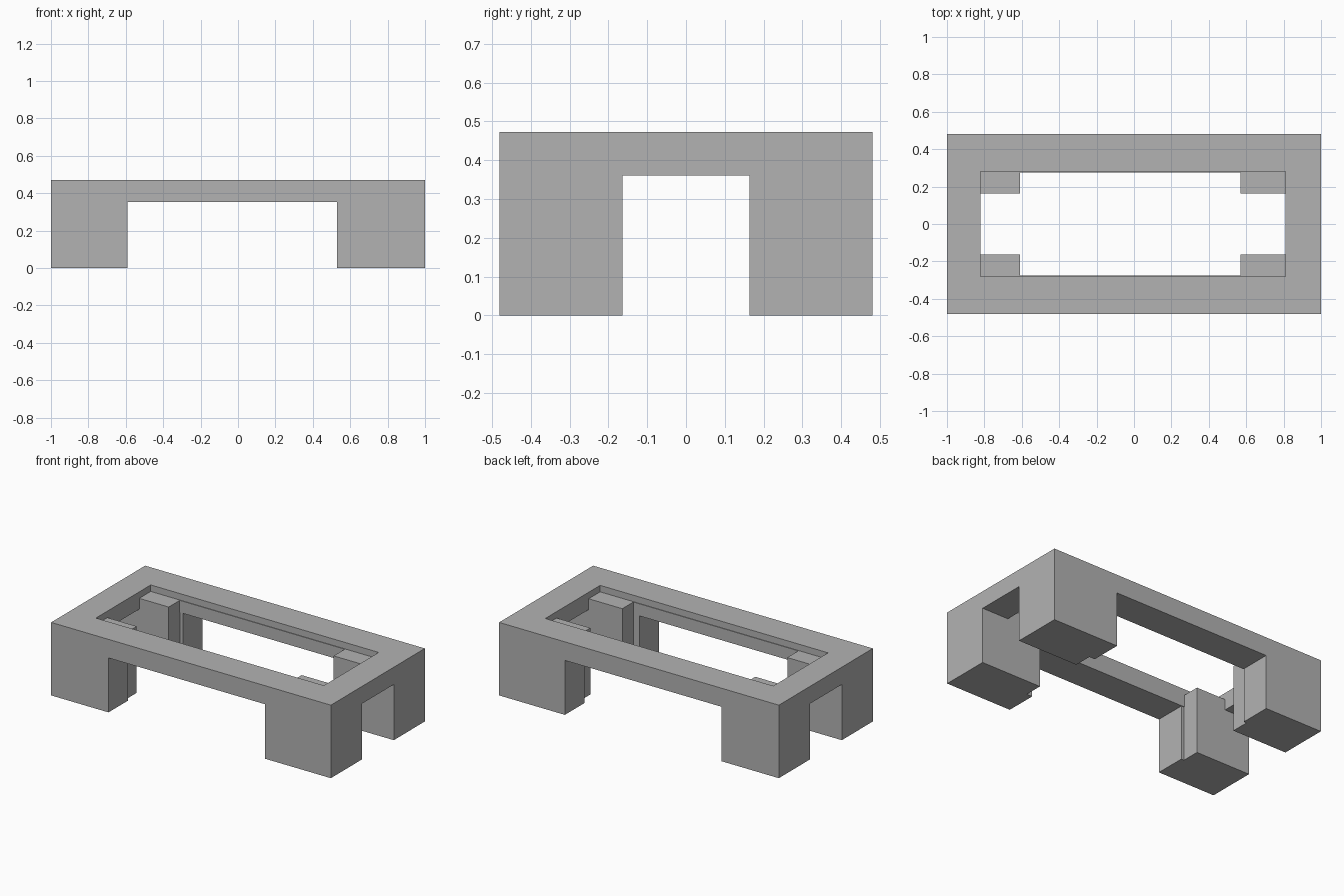
import bpy

old = bpy.data.objects.get("Cube")
if old:
    bpy.data.objects.remove(old, do_unlink=True)

# Single plain grey
grey = bpy.data.materials.new("plain_grey")
grey.use_nodes = True
colour = (0.45, 0.45, 0.45, 1)
grey.diffuse_color = colour
grey.node_tree.nodes["Principled BSDF"].inputs["Base Color"].default_value = colour

WIDE, DEEP, TOP = 1.0, 0.48, 0.472      # outer half sizes and height
HOLE_Y, POST_Y = 0.28, 0.163            # half depths of opening and leg gap
RAIL_Z, SIDE_Z, POST_Z = 0.352, 0.36, 0.43
LIP = 0.004


def box(name, xs, ys, zs):
    """Flat-sided box between pairs of limits."""
    limits = [sorted(pair) for pair in (xs, ys, zs)]
    bpy.ops.mesh.primitive_cube_add(size=1)
    ob = bpy.context.object
    ob.name = name
    for v in ob.data.vertices:
        v.co = [limits[i][int(v.co[i] > 0)] for i in range(3)]
    ob.data.materials.append(grey)
    return ob


# Each end: outer edge, opening edge, post edge, leg edge along x
ends = {"left": (WIDE, 0.81, 0.57, 0.53), "right": (-WIDE, -0.82, -0.61, -0.59)}
rows = {"front": -1, "back": 1}

for row, s in rows.items():
    # Long rail with a shallow ledge inside the opening
    box(row + "_rail", (-WIDE, WIDE), (s * HOLE_Y, s * DEEP), (RAIL_Z, TOP))
    box(row + "_inner_ledge", (ends["right"][2], ends["left"][2]),
        (s * HOLE_Y, s * (HOLE_Y - LIP)), (RAIL_Z, POST_Z))
    for end, (outer, hole, post, leg) in ends.items():
        # Corner leg: outer block, return under the side rail, inner post
        name = row + "_" + end
        box(name + "_leg", (outer, leg), (s * HOLE_Y, s * DEEP), (0, RAIL_Z))
        box(name + "_leg_return", (outer, hole), (s * POST_Y, s * HOLE_Y), (0, SIDE_Z))
        box(name + "_inner_post", (hole, post), (s * POST_Y, s * HOLE_Y), (0, POST_Z))

# Short end rails
for end, (outer, hole, post, leg) in ends.items():
    box(end + "_end_rail", (outer, hole), (-HOLE_Y, HOLE_Y), (SIDE_Z, TOP))
